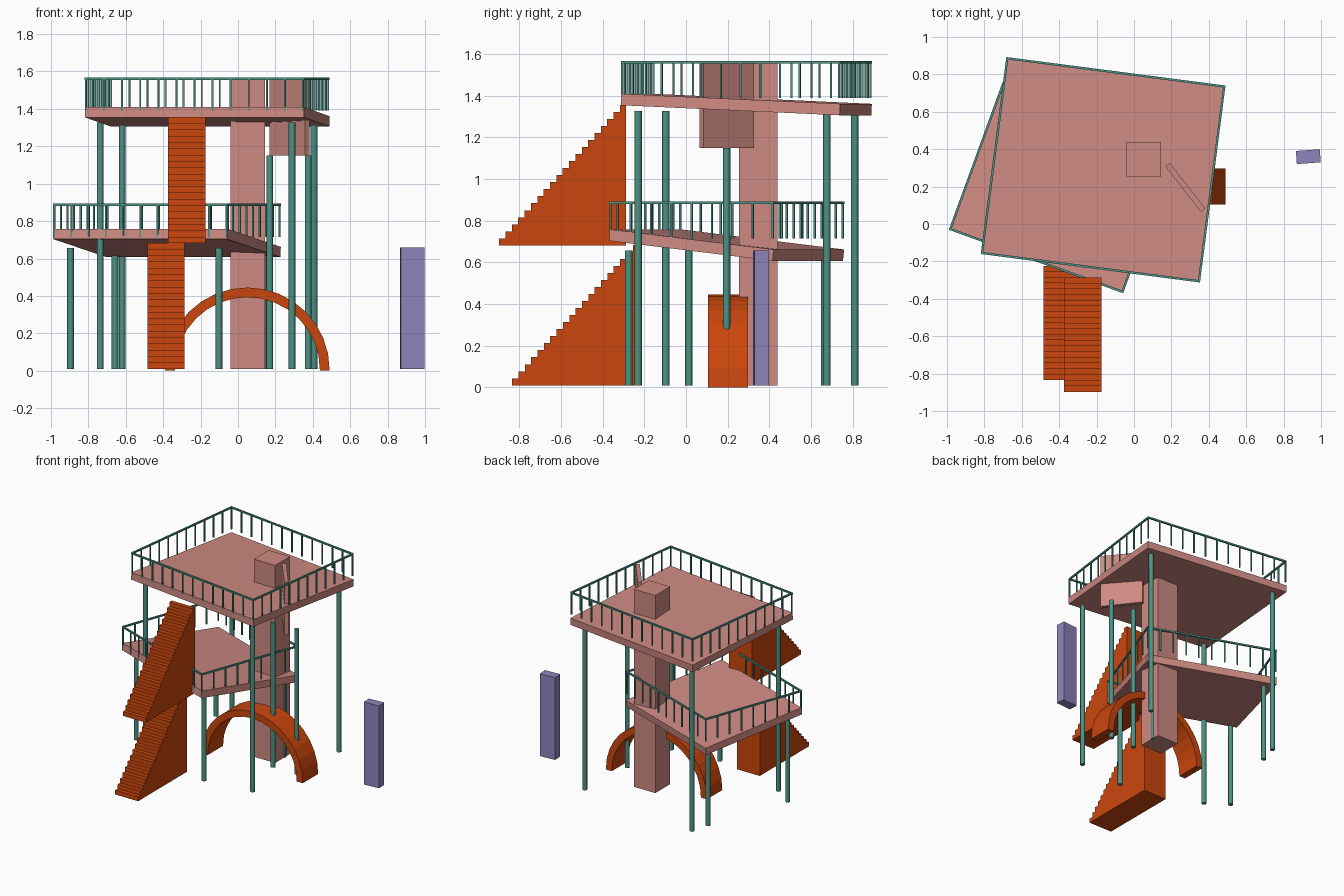
import bpy, math
from math import radians, cos, sin, pi
from mathutils import Matrix, Vector

old = bpy.data.objects.get("Cube")
if old:
    bpy.data.objects.remove(old, do_unlink=True)


def material(name, rgb):
    m = bpy.data.materials.new(name)
    m.use_nodes = True
    m.diffuse_color = (*rgb, 1)
    m.node_tree.nodes["Principled BSDF"].inputs["Base Color"].default_value = (*rgb, 1)
    return m


PINK = material("dusty_pink", (0.62, 0.255, 0.225))
ORANGE = material("burnt_orange", (0.6, 0.062, 0.004))
TEAL = material("teal", (0.075, 0.29, 0.235))
PURPLE = material("lavender", (0.27, 0.235, 0.5))
GROUND = 0.01


def add_mesh(name, verts, faces, mat):
    mesh = bpy.data.meshes.new(name)
    mesh.from_pydata(verts, [], faces)
    mesh.materials.append(mat)
    ob = bpy.data.objects.new(name, mesh)
    bpy.context.collection.objects.link(ob)
    return ob


def box(name, size, center, mat, turn=0, tilt=0):
    verts = [(x * size[0] / 2, y * size[1] / 2, z * size[2] / 2)
             for z in (-1, 1) for x, y in ((-1, -1), (1, -1), (1, 1), (-1, 1))]
    faces = [(3, 2, 1, 0), (4, 5, 6, 7)] + [(i, (i + 1) % 4, (i + 1) % 4 + 4, i + 4) for i in range(4)]
    ob = add_mesh(name, verts, faces, mat)
    ob.location = center
    ob.rotation_euler = (radians(tilt), 0, radians(turn))
    return ob


def extrude_x(name, profile, x0, x1, mat):
    """Sweep a closed y-z profile along x."""
    n = len(profile)
    verts = [(x, y, z) for x in (x0, x1) for y, z in profile]
    faces = [tuple(reversed(range(n))), tuple(range(n, 2 * n))]
    faces += [(i, (i + 1) % n, (i + 1) % n + n, i + n) for i in range(n)]
    return add_mesh(name, verts, faces, mat)


def pole(name, x, y, top):
    bpy.ops.mesh.primitive_cylinder_add(vertices=8, radius=0.018, depth=top - GROUND,
                                        location=(x, y, (top + GROUND) / 2))
    ob = bpy.context.object
    ob.name = name
    ob.data.materials.append(TEAL)
    bpy.ops.object.shade_smooth_by_angle(angle=radians(50))


def railing(name, center, size, turn, bottom, top, counts):
    """Four level bars on evenly spaced balusters."""
    spin = Matrix.Rotation(radians(turn), 3, 'Z')
    w, d = size[0] / 2 - 0.005, size[1] / 2 - 0.005
    corners = [(-w, -d), (w, -d), (w, d), (-w, d)]
    for i in range(4):
        a, b = Vector((*corners[i], 0)), Vector((*corners[(i + 1) % 4], 0))
        mid = spin @ ((a + b) / 2)
        length = (b - a).length + 0.012
        box(f"{name}_bar_{i}", (length, 0.012, 0.012),
            (center[0] + mid.x, center[1] + mid.y, top - 0.006), TEAL, turn + 90 * i)
        n = counts[i % 2]
        for k in range(n):
            p = spin @ a.lerp(b, k / n)
            box(f"{name}_baluster_{i}_{k}", (0.009, 0.009, top - bottom - 0.006),
                (center[0] + p.x, center[1] + p.y, (top + bottom) / 2 - 0.003), TEAL, turn)


def platform(name, center, size, turn, tilt, pole_top, rail, counts):
    """Sloping deck with corner poles and a railing."""
    box(name + "_deck", (*size, 0.055), center, PINK, turn, tilt)
    spin = Matrix.Rotation(radians(turn), 3, 'Z')
    for sx in (-1, 1):
        for sy in (-1, 1):
            p = spin @ Vector((sx * (size[0] / 2 - 0.073), sy * (size[1] / 2 - 0.073), 0))
            pole(f"{name}_pole_{sx}_{sy}", center[0] + p.x, center[1] + p.y, pole_top)
    railing(name + "_rail", center, size, turn, *rail, counts)


platform("upper", (-0.165, 0.29, 1.358), (1.18, 1.06), -7.4, -2.6, 1.327, (1.39, 1.567), (12, 11))
platform("lower", (-0.38, 0.195, 0.683), (0.99, 0.84), -20, -6.6, 0.657, (0.715, 0.893), (10, 8))

# Central column through both floors
box("column", (0.185, 0.185, 1.555), (0.0525, 0.347, 0.7875), PINK)

# Raised panel on two poles
box("panel", (0.308, 0.03, 0.415), (0.275, 0.195, 1.358), PINK, -52)
for i, x in enumerate((0.17, 0.375)):
    pole(f"panel_pole_{i}", x, 0.195, 1.15)


# Solid stepped flights
def stairs(name, x0, y0, z0, steps=20, run=0.0305, rise=0.0337):
    profile = [(y0, z0)]
    for k in range(steps):
        profile += [(y0 + k * run, z0 + (k + 1) * rise), (y0 + (k + 1) * run, z0 + (k + 1) * rise)]
    profile.append((y0 + steps * run, z0))
    extrude_x(name, profile[::-1], x0, x0 + 0.2, ORANGE)


stairs("lower_stairs", -0.485, -0.835, GROUND)
stairs("upper_stairs", -0.375, -0.897, 0.682)

# Half-ring arch, swept front to back
SEG = 16
angles = [pi * k / SEG for k in range(SEG + 1)]
ring = [(r * cos(a), r * sin(a)) for r in (0.44, 0.388) for a in angles]
n = SEG + 1
verts = [(0.05 + x, y, 0.005 + z) for y in (0.105, 0.297) for x, z in ring]
faces = []
for k in range(SEG):
    o, i = k, n + k
    faces += [(o, o + 1, i + 1, i), (2 * n + i, 2 * n + i + 1, 2 * n + o + 1, 2 * n + o),
              (o, o + 2 * n, o + 1 + 2 * n, o + 1), (i + 1, i + 1 + 2 * n, i + 2 * n, i)]
for k in (0, SEG):
    faces.append((k, n + k, 3 * n + k, 2 * n + k) if k == 0 else (k, 2 * n + k, 3 * n + k, n + k))
arch = add_mesh("arch", verts, faces, ORANGE)
for v in arch.data.vertices:
    if v.co.z < 0.006:
        v.co.z = 0

# Free-standing block
box("standing_block", (0.128, 0.07, 0.648), (0.932, 0.36, 0.334), PURPLE, 4)
